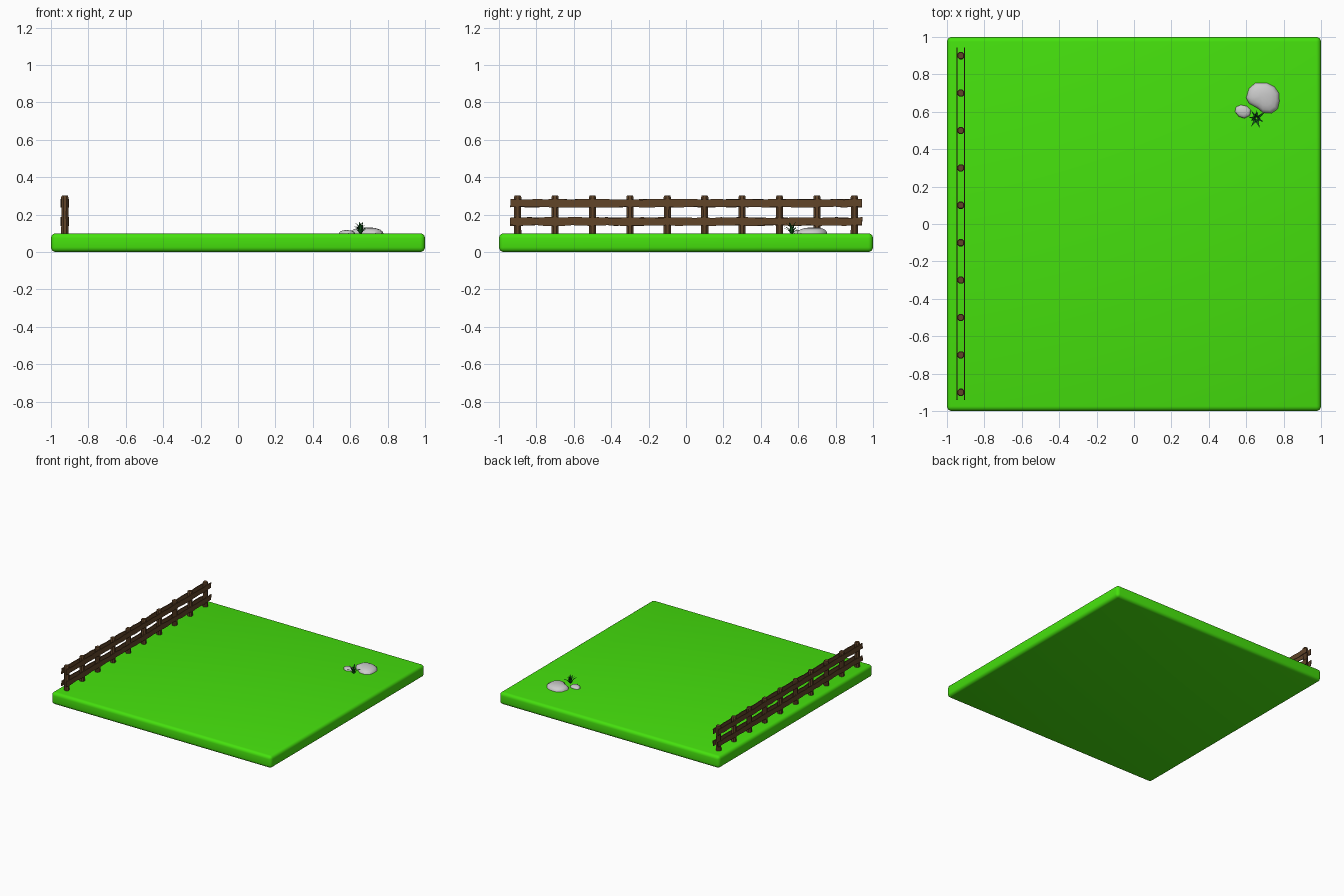
import bpy, bmesh, math, random
from mathutils import Vector

if "Cube" in bpy.data.objects:
    bpy.data.objects.remove(bpy.data.objects["Cube"])

random.seed(4)


def material(name, rgb):
    m = bpy.data.materials.new(name)
    m.diffuse_color = (*rgb, 1)
    m.use_nodes = True
    m.node_tree.nodes["Principled BSDF"].inputs["Base Color"].default_value = m.diffuse_color
    return m


LAWN = material("lawn_green", (0.06, 0.75, 0.004))
WOOD = material("dark_wood", (0.12, 0.058, 0.022))
LEAF = material("leaf_green", (0.006, 0.12, 0.012))


def finish(name, bm, mat=None, smooth=None):
    bmesh.ops.recalc_face_normals(bm, faces=bm.faces)
    me = bpy.data.meshes.new(name)
    bm.to_mesh(me)
    bm.free()
    ob = bpy.data.objects.new(name, me)
    bpy.context.collection.objects.link(ob)
    if mat:
        me.materials.append(mat)
    if smooth:
        bpy.ops.object.select_all(action='DESELECT')
        ob.select_set(True)
        bpy.context.view_layer.objects.active = ob
        bpy.ops.object.shade_smooth_by_angle(angle=math.radians(smooth))
    return ob


def loft(bm, rings):
    """Skin closed rings of points and cap both ends."""
    loops = [[bm.verts.new(p) for p in r] for r in rings]
    n = len(loops[0])
    for a, b in zip(loops, loops[1:]):
        for i in range(n):
            j = (i + 1) % n
            bm.faces.new((a[i], a[j], b[j], b[i]))
    bm.faces.new(loops[0][::-1])
    bm.faces.new(loops[-1])


# Rounded lawn slab
bm = bmesh.new()
bmesh.ops.create_cube(bm, size=1)
for v in bm.verts:
    v.co = Vector((v.co.x * 2, v.co.y * 2, v.co.z * 0.1 + 0.05))
bmesh.ops.bevel(bm, geom=bm.edges[:], offset=0.026, segments=4, profile=0.5, affect='EDGES')
finish("lawn_base", bm, LAWN, 40)

# Fence posts, eight sided with a chamfered top
FX = -0.926
for k in range(10):
    y = -0.9 + 0.2 * k
    bm = bmesh.new()
    loft(bm, [[(FX + r * math.cos(math.tau * (i + 0.5) / 8),
                y + r * math.sin(math.tau * (i + 0.5) / 8), z) for i in range(8)]
              for r, z in ((0.021, 0.09), (0.02, 0.2), (0.021, 0.293), (0.017, 0.302))])
    finish(f"fence_post_{k + 1}", bm, WOOD)

# Thin rough-edged rails on both sides of the posts
for side in (-1, 1):
    for z in (0.163, 0.261):
        bm = bmesh.new()
        rings = []
        for i in range(41):
            y = -0.94 + 1.88 * i / 40
            lo = z - 0.021 + random.uniform(-0.003, 0.003)
            hi = z + 0.021 + random.uniform(-0.003, 0.003)
            e = random.uniform(0, 0.006) if i in (0, 40) else 0
            x0, x1 = FX + side * 0.017, FX + side * 0.0235
            rings.append([(x0, y, lo), (x1, y, lo), (x1, y + e, hi), (x0, y + e, hi)])
        loft(bm, rings)
        finish("fence_rail", bm, WOOD)


# Low domed rocks lofted from an outline
def rock(name, outline, peak, height):
    bm = bmesh.new()
    px, py = peak
    levels = ((0.9, -0.6), (1, 0), (0.95, 0.35), (0.8, 0.65), (0.55, 0.88), (0.2, 1))
    loft(bm, [[(px + (x - px) * s, py + (y - py) * s, 0.1 + height * h) for x, y in outline]
              for s, h in levels])
    finish(name, bm, None, 35)


rock("large_rock",
     [(0.60, 0.675), (0.615, 0.645), (0.66, 0.62), (0.69, 0.595), (0.735, 0.592),
      (0.768, 0.615), (0.777, 0.655), (0.775, 0.70), (0.75, 0.735), (0.71, 0.755),
      (0.65, 0.755), (0.615, 0.725)], (0.685, 0.685), 0.032)
rock("small_rock",
     [(0.54, 0.60), (0.56, 0.575), (0.59, 0.565), (0.62, 0.58), (0.625, 0.61),
      (0.605, 0.63), (0.57, 0.637), (0.545, 0.625)], (0.582, 0.602), 0.017)

# Tuft of arching pointed blades
bm = bmesh.new()
for k in range(14):
    a = math.tau * k / 14 + random.uniform(-0.2, 0.2)
    outer = k % 2
    reach = random.uniform(0.035, 0.055) if outer else random.uniform(0.015, 0.03)
    rise = random.uniform(0.02, 0.04) if outer else random.uniform(0.042, 0.066)
    d, s = Vector((math.cos(a), math.sin(a), 0)), Vector((-math.sin(a), math.cos(a), 0))
    root = Vector((0.655, 0.565, 0.098)) + d * 0.005
    prev = None
    for t, w in ((0, 0.003), (0.35, 0.0055), (0.7, 0.004)):
        c = root + d * reach * t ** 1.4 + Vector((0, 0, rise * (1 - (1 - t) ** 2)))
        pair = [bm.verts.new(c - s * w), bm.verts.new(c + s * w)]
        if prev:
            bm.faces.new((prev[0], prev[1], pair[1], pair[0]))
        prev = pair
    tip = bm.verts.new(root + d * reach + Vector((0, 0, rise)))
    bm.faces.new((prev[0], prev[1], tip))
finish("grass_tuft", bm, LEAF)
